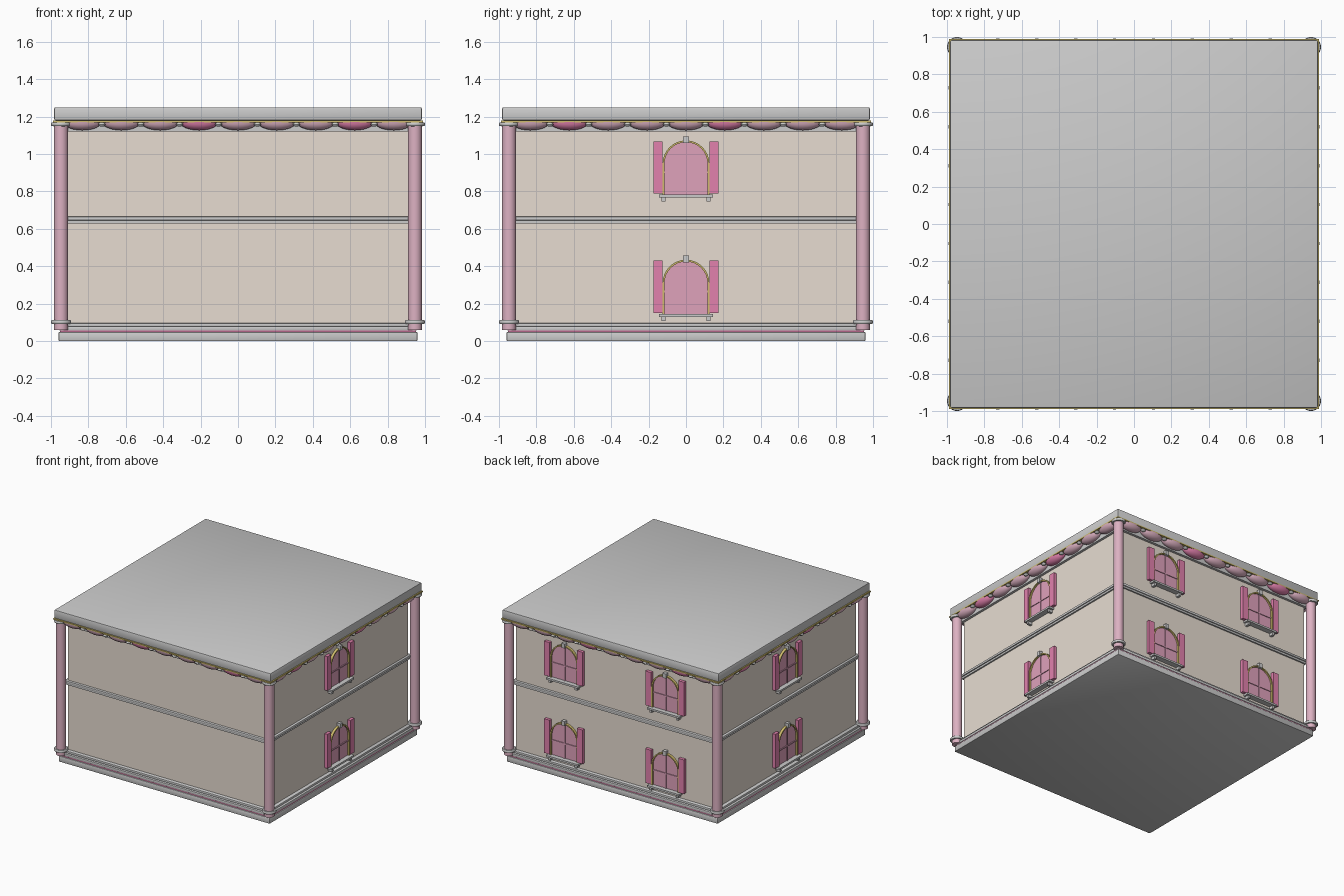
import bpy, bmesh
from math import pi, sin, cos
from mathutils import Matrix

if "Cube" in bpy.data.objects:
    bpy.data.objects.remove(bpy.data.objects["Cube"])


def mat(name, r, g, b):
    m = bpy.data.materials.new(name)
    m.diffuse_color = (r, g, b, 1)
    m.use_nodes = True
    m.node_tree.nodes["Principled BSDF"].inputs["Base Color"].default_value = m.diffuse_color
    return m


CREAM = mat("cream", 0.80, 0.72, 0.64)
WHITE = mat("off_white", 0.77, 0.76, 0.74)
PINK = mat("pale_pink", 0.72, 0.44, 0.54)
ROSE = mat("rose", 0.76, 0.22, 0.42)
PANE = mat("pane_pink", 0.74, 0.36, 0.50)
GOLD = mat("gold", 0.62, 0.50, 0.15)
I = Matrix.Identity(4)


def finish(bm, name, m, xf=I, smooth=False):
    bmesh.ops.recalc_face_normals(bm, faces=bm.faces)
    me = bpy.data.meshes.new(name)
    bm.to_mesh(me)
    bm.free()
    ob = bpy.data.objects.new(name, me)
    bpy.context.collection.objects.link(ob)
    ob.matrix_world = xf
    me.materials.append(m)
    if smooth:
        bpy.ops.object.select_all(action='DESELECT')
        ob.select_set(True)
        bpy.context.view_layer.objects.active = ob
        bpy.ops.object.shade_smooth_by_angle(angle=0.7)
    return ob


def add_box(bm, x0, x1, y0, y1, z0, z1):
    s = Matrix.Diagonal((x1 - x0, y1 - y0, z1 - z0, 1))
    t = Matrix.Translation(((x0 + x1) / 2, (y0 + y1) / 2, (z0 + z1) / 2))
    bmesh.ops.create_cube(bm, size=1, matrix=t @ s)


def boxes(name, m, dims, xf=I, bevel=0):
    bm = bmesh.new()
    for d in dims:
        add_box(bm, *d)
    if bevel:
        bmesh.ops.bevel(bm, geom=bm.edges[:], offset=bevel, segments=2,
                        profile=0.5, affect='EDGES')
    return finish(bm, name, m, xf, bevel > 0)


def slab(name, m, half, z0, z1, bevel=0):
    return boxes(name, m, [(-half, half, -half, half, z0, z1)], I, bevel)


def lathe(name, m, profile, x, y, n=24):
    bm = bmesh.new()
    vs = [bm.verts.new((r, 0, z)) for r, z in profile]
    es = [bm.edges.new(p) for p in zip(vs, vs[1:])]
    bmesh.ops.spin(bm, geom=vs + es, cent=(0, 0, 0), axis=(0, 0, 1),
                   angle=2 * pi, steps=n, use_duplicate=False)
    bmesh.ops.remove_doubles(bm, verts=bm.verts[:], dist=1e-5)
    return finish(bm, name, m, Matrix.Translation((x, y, 0)), True)


def arch(r, z0, zs, n=16):
    pts = [(r * cos(pi * i / n), zs + r * sin(pi * i / n)) for i in range(n + 1)]
    return [(r, z0)] + pts + [(-r, z0)]


def window(k, xf):
    # arched pane, sill level at local z = 0
    inner, outer = arch(0.115, 0, 0.165), arch(0.125, 0, 0.165)
    bm = bmesh.new()
    f = bm.faces.new([bm.verts.new((x, -0.917, z)) for x, z in inner])
    g = bmesh.ops.extrude_face_region(bm, geom=[f])["geom"]
    bmesh.ops.translate(bm, vec=(0, 0.012, 0),
                        verts=[v for v in g if isinstance(v, bmesh.types.BMVert)])
    finish(bm, f"window_pane_{k}", PANE, xf)
    # gold arch trim
    bm = bmesh.new()
    rings = [[bm.verts.new((x, y, z)) for x, z in p] for p, y in
             ((outer, -0.905), (outer, -0.93), (inner, -0.93), (inner, -0.905))]
    for a, b in zip(rings, rings[1:] + rings[:1]):
        for i in range(len(a) - 1):
            bm.faces.new((a[i], a[i + 1], b[i + 1], b[i]))
    finish(bm, f"window_trim_{k}", GOLD, xf)
    # glazing bars
    boxes(f"window_bars_{k}", PANE, [(-.005, .005, -.923, -.91, 0, .275),
                                     (-.115, .115, -.923, -.91, .115, .125)], xf)
    # shutters either side
    boxes(f"shutters_{k}", ROSE, [(s * .15 - .025, s * .15 + .025, -.935, -.905, .005, .285)
                                  for s in (-1, 1)], xf)
    # sill with brackets, keystone
    boxes(f"window_sill_{k}", WHITE,
          [(-.145, .145, -.955, -.905, -.015, 0)]
          + [(s * .12 - .01, s * .12 + .01, -.945, -.905, -.038, -.015) for s in (-1, 1)]
          + [(-.015, .015, -.94, -.905, .275, .312)], xf)


# stepped base
slab("base_plinth", WHITE, 0.96, 0, 0.048, 0.006)
slab("base_pink_line", ROSE, 0.952, 0.048, 0.056)
slab("base_step", WHITE, 0.955, 0.056, 0.078, 0.004)
slab("base_top_step", WHITE, 0.94, 0.078, 0.096, 0.004)

# walls, floor band, cornice, roof
slab("walls", CREAM, 0.91, 0.09, 1.20)
slab("floor_band", WHITE, 0.922, 0.63, 0.645)
slab("floor_band_upper", WHITE, 0.93, 0.645, 0.665, 0.004)
slab("frieze", WHITE, 0.93, 1.12, 1.175)
slab("gold_cornice", GOLD, 0.988, 1.17, 1.18)
slab("roof_slab", WHITE, 0.983, 1.18, 1.25, 0.008)

# corner columns with rings
for i, (sx, sy) in enumerate(((-1, -1), (1, -1), (1, 1), (-1, 1))):
    x, y = sx * 0.946, sy * 0.946
    lathe(f"column_{i}", PINK, [(0, .06), (.038, .06), (.038, 1.17), (0, 1.17)], x, y)
    for part, z in (("foot", 0.102), ("head", 1.16)):
        lathe(f"column_{part}_ring_{i}", WHITE,
              [(.03, z - .01), (.05, z - .01), (.054, z - .004), (.054, z + .004),
               (.05, z + .01), (.03, z + .01)], x, y)

# swags and beads round the eaves, windows per side
for side in range(4):
    rot = Matrix.Rotation(side * pi / 2, 4, 'Z')
    swags = {PINK: bmesh.new(), ROSE: bmesh.new()}
    beads = bmesh.new()
    for i in range(9):
        x = (i - 4) * 0.208
        m = ROSE if i % 4 == (3, 1)[side % 2] else PINK
        bm = swags[m]
        # draped half-ellipsoid
        part = bmesh.new()
        bmesh.ops.create_uvsphere(part, u_segments=20, v_segments=12, radius=1)
        bmesh.ops.bisect_plane(part, geom=part.verts[:] + part.edges[:] + part.faces[:],
                               plane_co=(0, 0, 0), plane_no=(0, 0, 1), clear_outer=True)
        part.transform(Matrix.Translation((x, -0.945, 1.172))
                       @ Matrix.Diagonal((0.104, 0.045, 0.045, 1)))
        tmp = bpy.data.meshes.new("tmp")
        part.to_mesh(tmp)
        part.free()
        bm.from_mesh(tmp)
        bpy.data.meshes.remove(tmp)
    for i in range(10):
        bmesh.ops.create_uvsphere(
            beads, u_segments=10, v_segments=6, radius=1,
            matrix=Matrix.Translation(((i - 4.5) * 0.208, -0.975, 1.158))
            @ Matrix.Diagonal((0.02, 0.018, 0.012, 1)))
    finish(swags[PINK], f"pale_swags_{side}", PINK, rot, True)
    finish(swags[ROSE], f"rose_swags_{side}", ROSE, rot, True)
    finish(beads, f"swag_beads_{side}", WHITE, rot, True)

    for x in ((), (0,), (-0.46, 0.46), (0,))[side]:
        for z in (0.145, 0.783):
            window(f"{side}_{x}_{z}", rot @ Matrix.Translation((x, 0, z)))
